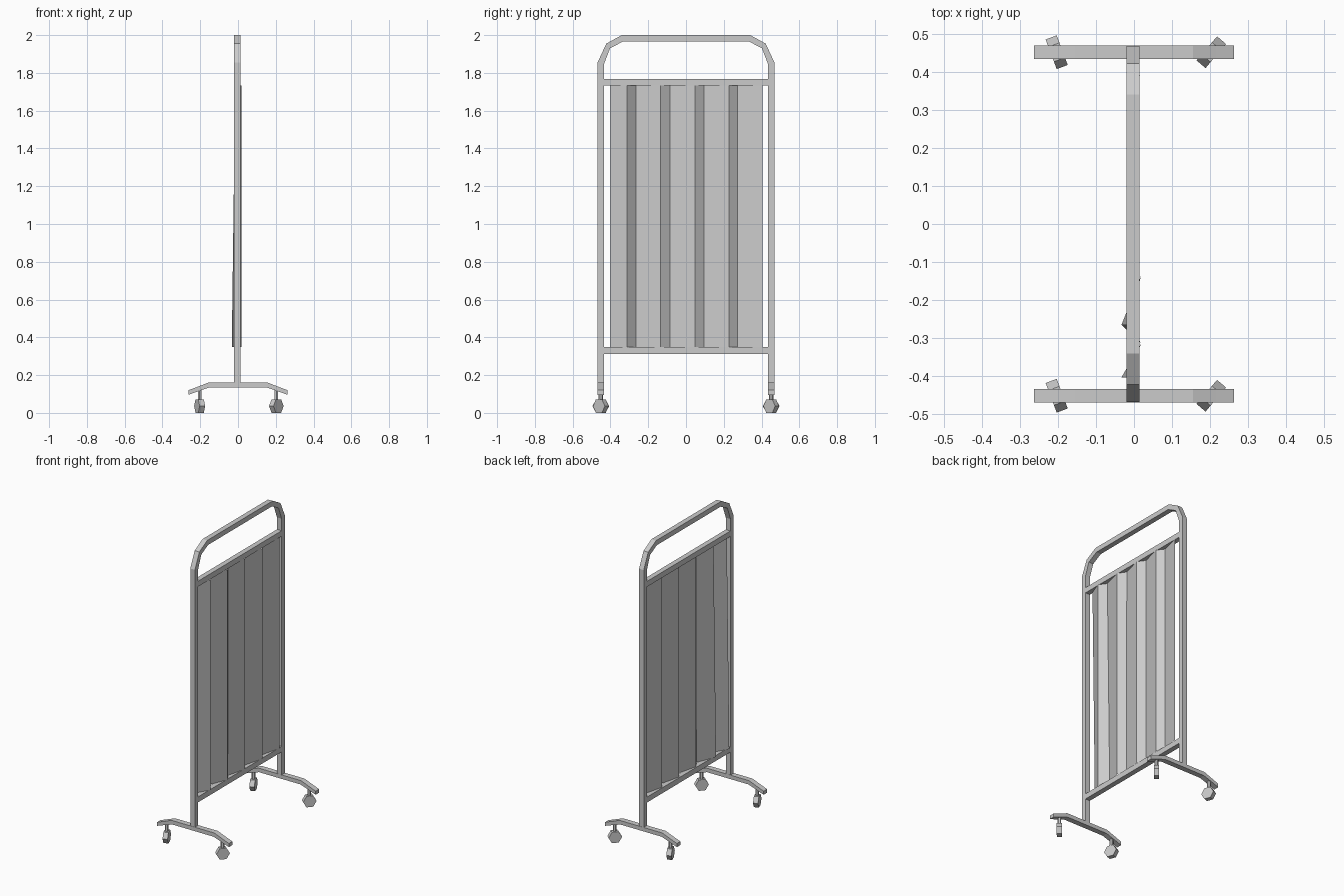
import bpy, bmesh, math
from mathutils import Matrix, Vector

if "Cube" in bpy.data.objects:
    bpy.data.objects.remove(bpy.data.objects["Cube"], do_unlink=True)

grey = bpy.data.materials.new("light_grey")
grey.use_nodes = True
colour = (0.6, 0.6, 0.6, 1)
grey.diffuse_color = colour
grey.node_tree.nodes["Principled BSDF"].inputs["Base Color"].default_value = colour

FRAME_X = -0.003   # middle of the frame tube
POST_Y = 0.451     # middle of each post
TUBE = 0.034       # tube thickness


def finish(name, bm, closed=True):
    if closed:
        bmesh.ops.recalc_face_normals(bm, faces=bm.faces[:])
    mesh = bpy.data.meshes.new(name)
    bm.to_mesh(mesh)
    bm.free()
    mesh.materials.append(grey)
    obj = bpy.data.objects.new(name, mesh)
    bpy.context.collection.objects.link(obj)
    return obj


def box(name, size, centre):
    bm = bmesh.new()
    bmesh.ops.create_cube(bm, size=1)
    bmesh.ops.scale(bm, vec=size, verts=bm.verts[:])
    bmesh.ops.translate(bm, vec=centre, verts=bm.verts[:])
    return finish(name, bm)


def bent_bar(name, outer, inner, place):
    """Four-sided bar between two matching outlines; place(a, z, side) gives the 3D point."""
    bm = bmesh.new()
    rings = []
    for o, i in zip(outer, inner):
        corners = [(o, -1), (o, 1), (i, 1), (i, -1)]
        rings.append([bm.verts.new(place(p[0], p[1], s)) for p, s in corners])
    for a, b in zip(rings, rings[1:]):
        for k in range(4):
            n = (k + 1) % 4
            bm.faces.new((a[k], a[n], b[n], b[k]))
    bm.faces.new(rings[0])
    bm.faces.new(rings[-1])
    return finish(name, bm)


def mirrored(points):
    return points + [(-a, z) for a, z in reversed(points)]


# Outer frame: two posts joined by a chamfered top
outer = mirrored([(-0.468, 0.14), (-0.468, 1.855), (-0.422, 1.955), (-0.34, 2.0)])
inner = mirrored([(-0.434, 0.14), (-0.434, 1.847), (-0.402, 1.93), (-0.332, 1.967)])
bent_bar("outer_frame", outer, inner,
         lambda a, z, s: (FRAME_X + s * TUBE / 2, a, z))

# Cross rails above and below the curtain
for name, z in (("upper_rail", 1.75), ("lower_rail", 0.33)):
    box(name, (TUBE, 2 * POST_Y - TUBE + 0.01, 0.036), (FRAME_X, 0, z))

# Pleated curtain: each pleat climbs to a peak and turns back sharply
peaks = [-0.313, -0.135, 0.047, 0.227, 0.405]
valleys = [-0.403, -0.265, -0.085, 0.095, 0.272]
bm = bmesh.new()
columns = []
for index, (valley, peak) in enumerate(zip(valleys, peaks)):
    low_x = -0.033 if index < 2 else -0.014   # the first pleats swing out at the hem
    for y, hem_x, top_x in ((valley, low_x, -0.015), (peak, 0.019, 0.019)):
        columns.append((bm.verts.new((hem_x, y, 0.348)), bm.verts.new((top_x, y, 1.732))))
for a, b in zip(columns, columns[1:]):
    bm.faces.new((a[0], b[0], b[1], a[1]))
finish("pleated_curtain", bm, closed=False)

# Feet with drooping ends, and swivelled casters below them
foot_top = mirrored([(-0.262, 0.12), (-0.215, 0.138), (-0.155, 0.161)])
foot_bottom = mirrored([(-0.262, 0.096), (-0.215, 0.113), (-0.15, 0.135)])
WHEEL_R = 0.0415
for end, side in (("front", -1), ("back", 1)):
    y = side * POST_Y
    bent_bar(end + "_foot", foot_top, foot_bottom,
             lambda a, z, s: (a, y + s * 0.018, z))
    for hand, x, turn in (("right", -0.203, -69.5), ("left", 0.203, 49.5)):
        hub = Vector((x, y, WHEEL_R * math.cos(math.pi / 6)))
        # Hexagonal wheel standing on a flat, rolling along the turned direction
        bm = bmesh.new()
        bmesh.ops.create_cone(bm, cap_ends=True, segments=6, radius1=WHEEL_R,
                              radius2=WHEEL_R, depth=0.031)
        for v in bm.verts:   # put a corner on the local x axis
            v.co = Matrix.Rotation(math.pi / 6, 3, "Z") @ v.co
        if max(v.co.x for v in bm.verts) < WHEEL_R * 0.99:
            bmesh.ops.rotate(bm, verts=bm.verts[:], matrix=Matrix.Rotation(math.pi / 6, 3, "Z"))
        spin = Matrix.Rotation(math.radians(turn), 4, "Z") @ Matrix.Rotation(math.pi / 2, 4, "X")
        bm.transform(Matrix.Translation(hub) @ spin)
        finish(f"{end}_{hand}_wheel", bm)
        # Stem from wheel to foot
        bm = bmesh.new()
        bmesh.ops.create_cone(bm, cap_ends=True, segments=6, radius1=0.011,
                              radius2=0.011, depth=0.07)
        bmesh.ops.translate(bm, vec=(x, y, 0.09), verts=bm.verts[:])
        finish(f"{end}_{hand}_stem", bm)
